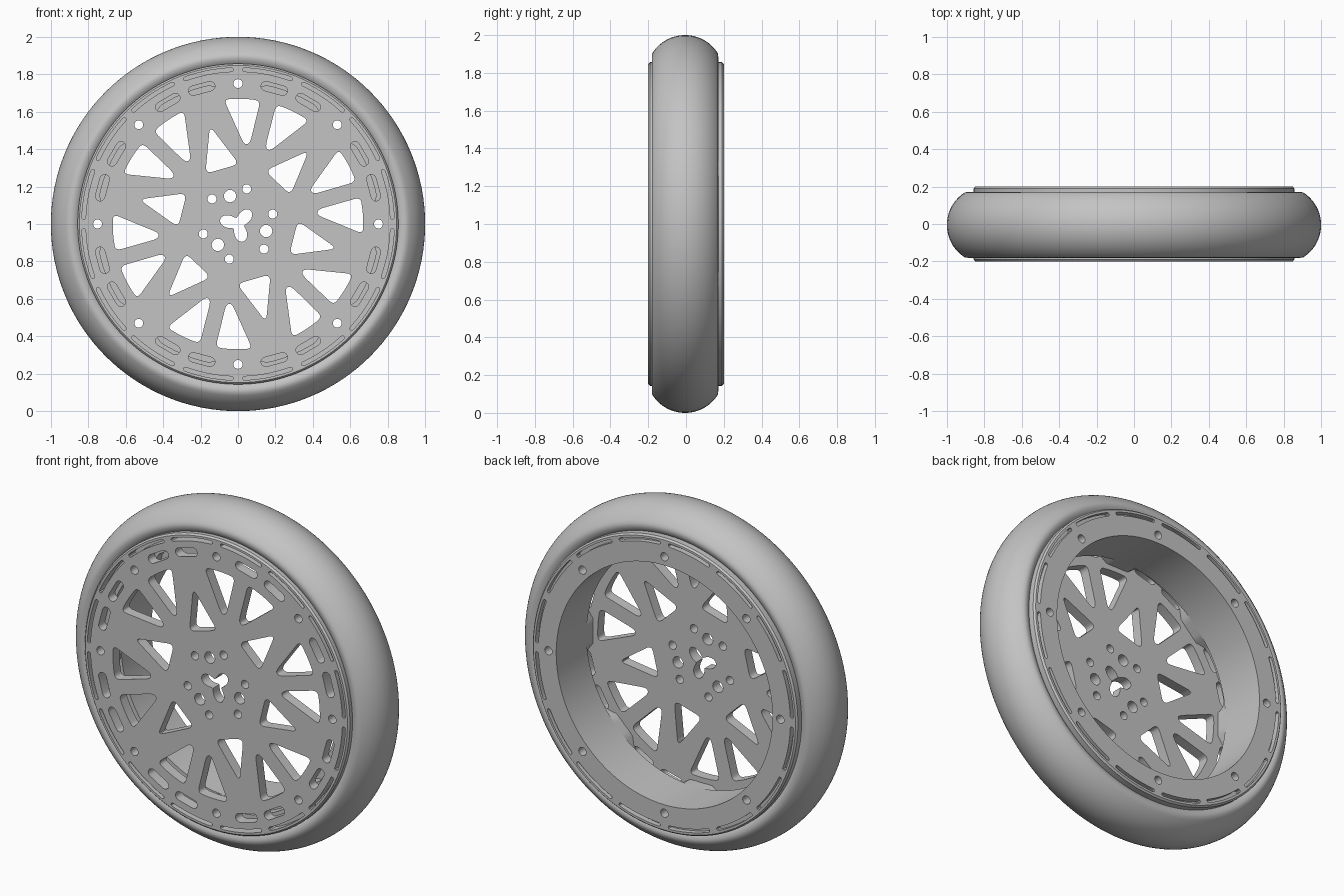
import bpy, bmesh
from math import sin, cos, pi, radians, degrees
from mathutils import Vector

cube = bpy.data.objects.get("Cube")
if cube:
    bpy.data.objects.remove(cube)

# One plain grey for the whole wheel
grey = bpy.data.materials.new("light_grey")
grey.use_nodes = True
grey.diffuse_color = (0.55, 0.55, 0.55, 1)
grey.node_tree.nodes["Principled BSDF"].inputs["Base Color"].default_value = grey.diffuse_color


def polar(r, deg):
    return Vector((r * cos(radians(deg)), r * sin(radians(deg))))


def circle(r, n=96, centre=Vector((0, 0))):
    return [centre + polar(r, 360 * i / n) for i in range(n)]


def rounded(points, radius, steps=5):
    """Polygon with its corners rounded off."""
    out = []
    for i, p in enumerate(points):
        a, b = points[i - 1] - p, points[(i + 1) % len(points)] - p
        ra, rb = min(radius, a.length * 0.45), min(radius, b.length * 0.45)
        start, end = p + a.normalized() * ra, p + b.normalized() * rb
        for k in range(steps + 1):
            t = k / steps
            out.append(start * (1 - t) ** 2 + p * 2 * t * (1 - t) + end * t * t)
    return out


def arc_slot(r, mid, half, width, steps=10):
    """Slot bent round the axle, with round ends."""
    w = width / 2
    outer = [polar(r + w, mid - half + 2 * half * i / steps) for i in range(steps + 1)]
    inner = [polar(r - w, mid + half - 2 * half * i / steps) for i in range(steps + 1)]
    end = [polar(r, mid + half) + polar(w, mid + half + a) for a in (45, 90, 135)]
    start = [polar(r, mid - half) + polar(w, mid - half + a) for a in (225, 270, 315)]
    return outer + end + inner + start


def straight_slot(r, mid, length, width):
    """Straight slot set square to the radius."""
    along, out = polar(1, mid + 90), polar(1, mid)
    pts = []
    for side in (1, -1):
        c = polar(r, mid) + along * side * (length - width) / 2
        for a in range(-90, 91, 30):
            pts.append(c + (along * cos(radians(a)) - out * sin(radians(a))) * side * width / 2)
    return pts


def finish(obj, angle=35):
    bm = bmesh.new()
    bm.from_mesh(obj.data)
    bmesh.ops.remove_doubles(bm, verts=bm.verts, dist=0.0002)
    bmesh.ops.recalc_face_normals(bm, faces=bm.faces)
    bm.to_mesh(obj.data)
    bm.free()
    obj.data.materials.clear()
    obj.data.materials.append(grey)
    bpy.ops.object.select_all(action='DESELECT')
    obj.select_set(True)
    bpy.context.view_layer.objects.active = obj
    bpy.ops.object.shade_smooth_by_angle(angle=radians(angle))


def plate(name, loops, y0, y1):
    """Flat part from an outline and its holes, between two depths."""
    curve = bpy.data.curves.new(name, 'CURVE')
    curve.dimensions = '2D'
    curve.fill_mode = 'BOTH'
    curve.extrude = (y1 - y0) / 2
    for loop in loops:
        spline = curve.splines.new('POLY')
        spline.points.add(len(loop) - 1)
        for point, p in zip(spline.points, loop):
            point.co = (p.x, p.y, 0, 1)
        spline.use_cyclic_u = True
    obj = bpy.data.objects.new(name, curve)
    bpy.context.collection.objects.link(obj)
    obj.rotation_euler.x = pi / 2
    obj.location = (0, (y0 + y1) / 2, 1)
    bpy.ops.object.select_all(action='DESELECT')
    obj.select_set(True)
    bpy.context.view_layer.objects.active = obj
    bpy.ops.object.convert(target='MESH')
    finish(bpy.context.view_layer.objects.active)


def lathe(name, profile, angle, n=128):
    """Closed (radius, depth) profile turned about the axle."""
    bm = bmesh.new()
    rings = []
    for i in range(n):
        a = 2 * pi * i / n
        rings.append([bm.verts.new((r * cos(a), y, r * sin(a))) for r, y in profile])
    for i in range(n):
        a, b = rings[i], rings[(i + 1) % n]
        for j in range(len(profile)):
            bm.faces.new((a[j - 1], a[j], b[j], b[j - 1]))
    mesh = bpy.data.meshes.new(name)
    bm.to_mesh(mesh)
    bm.free()
    obj = bpy.data.objects.new(name, mesh)
    obj.location.z = 1
    bpy.context.collection.objects.link(obj)
    finish(obj, angle)


# Tyre: round tread, soft shoulders
tread = [(0.795 + 0.205 * cos(t), -0.005 + 0.205 * sin(t))
         for t in [radians(-58 + 116 * i / 24) for i in range(25)]]
lathe("tyre", [(0.85, -0.16), (0.865, -0.172), (0.885, -0.181)] + tread
      + [(0.885, 0.171), (0.865, 0.162), (0.85, 0.15)], 50)

# Rim band with bevelled edges
lathe("rim_band", [(0.842, -0.2), (0.848, -0.2), (0.857, -0.19),
                   (0.857, 0.19), (0.848, 0.2), (0.842, 0.2)], 25)

# Holes shared by the rim layers
bolts = [circle(0.024, 20, polar(0.75, 45 * i)) for i in range(8)]
grooves = [arc_slot(0.825, 22.5 * i + 11.25, 8.8, 0.02) for i in range(16)]
rim_edge = circle(0.845)

# Spoked front plate: windows mirrored about six spokes
windows = []
for k in range(6):
    axis = 76 + 60 * k
    for side in (1, -1):
        shape = [polar(0.67, axis + side * d) for d in (3.7, 9.3, 14.9, 20.5)]
        shape += [polar(0.425, axis + side * 9.5), polar(0.435, axis + side * 5.6)]
        windows.append(rounded(shape, 0.035))
    mid = axis + 30
    windows.append(rounded([polar(0.545, mid), polar(0.32, mid + 17), polar(0.32, mid - 17)], 0.04))

# Hub holes and three-lobed centre opening
hub = [[polar(0.066 + 0.032 * cos(radians(3 * (a - 46))), a) for a in range(0, 360, 6)]]
for k in range(3):
    a = 106 + 120 * k
    hub.append(circle(0.033, 24, polar(0.155, a)))
    hub += [circle(0.024, 20, polar(0.193, a + s)) for s in (-30, 30)]

slots = [straight_slot(0.75, 45 * i + d, 0.145, 0.05) for i in range(8) for d in (15, 30)]
plate("front_plate", [rim_edge] + windows + hub + slots + bolts + grooves, -0.2, -0.14)

# Spacer with a boss behind each bolt and hollows between
scallop = []
for a in range(0, 360, 3):
    off = abs((a + 22.5) % 45 - 22.5)
    t = max(0, min(1, (off - 5) / 6))
    scallop.append(polar(0.7 + 0.055 * t * t * (3 - 2 * t), a))
plate("boss_spacer", [rim_edge, scallop] + bolts, -0.14, -0.08)

# Deep rim barrel and grooved back face
plate("rim_barrel", [rim_edge, circle(0.7)] + bolts, -0.08, 0.17)
plate("back_flange", [rim_edge, circle(0.7)] + bolts + grooves, 0.17, 0.2)
